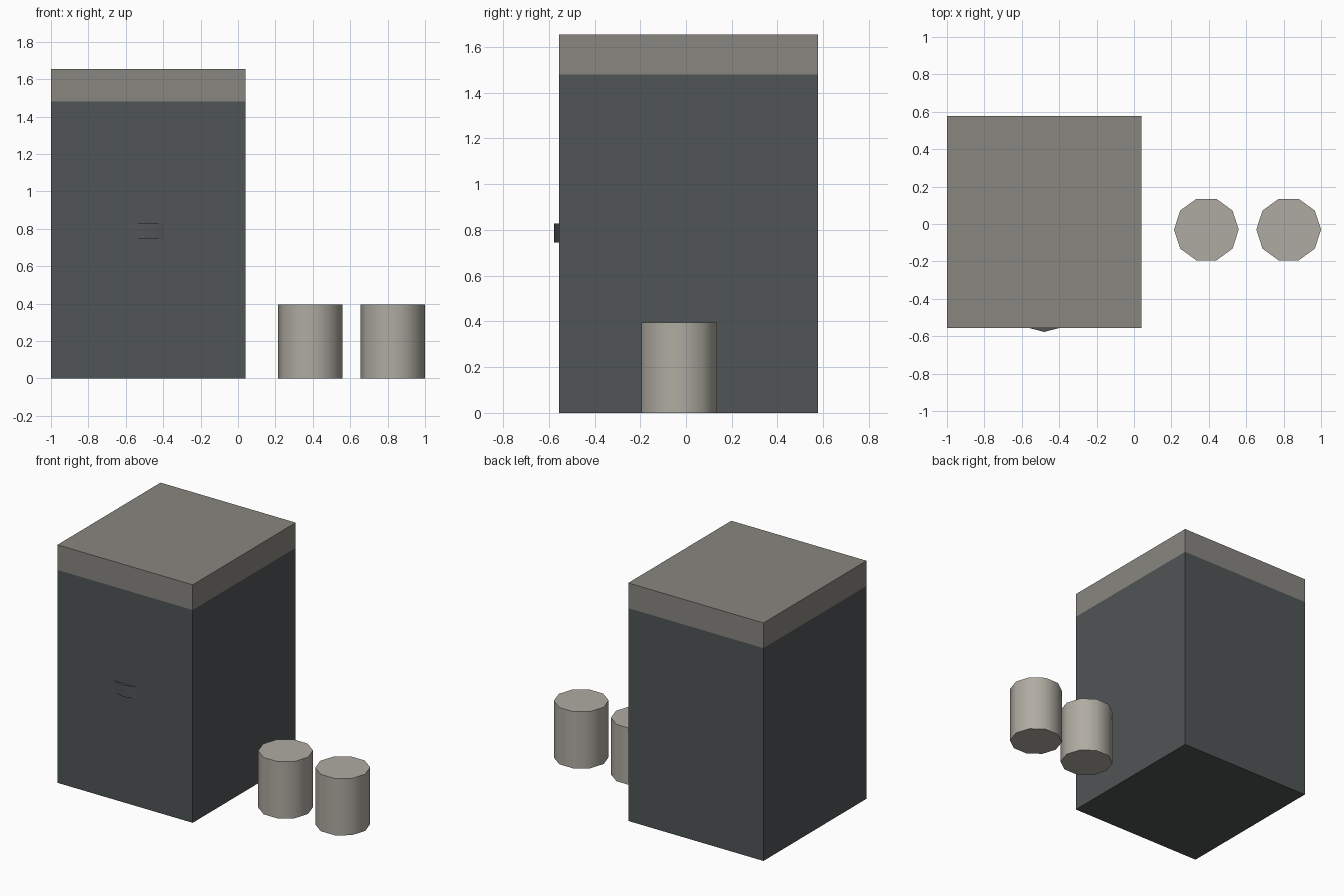
import bpy, bmesh, math
from mathutils import Matrix

if "Cube" in bpy.data.objects:
    bpy.data.objects.remove(bpy.data.objects["Cube"])


def material(name, rgb):
    m = bpy.data.materials.new(name)
    m.diffuse_color = (*rgb, 1.0)
    m.use_nodes = True
    m.node_tree.nodes["Principled BSDF"].inputs["Base Color"].default_value = m.diffuse_color
    return m


charcoal = material("charcoal", (0.080, 0.090, 0.092))
warm_grey = material("warm grey", (0.245, 0.238, 0.215))
pale_stone = material("pale stone", (0.43, 0.41, 0.36))


def finish(bm, name, mat):
    bmesh.ops.recalc_face_normals(bm, faces=bm.faces)
    me = bpy.data.meshes.new(name)
    bm.to_mesh(me)
    bm.free()
    me.materials.append(mat)
    ob = bpy.data.objects.new(name, me)
    bpy.context.collection.objects.link(ob)
    return ob


def box(name, lo, hi, mat):
    bm = bmesh.new()
    bmesh.ops.create_cube(bm, size=1)
    for v in bm.verts:
        v.co = [lo[i] if v.co[i] < 0 else hi[i] for i in range(3)]
    return finish(bm, name, mat)


def prism(name, outline, z0, z1, mat):
    bm = bmesh.new()
    face = bm.faces.new([bm.verts.new((x, y, z0)) for x, y in outline])
    ext = bmesh.ops.extrude_face_region(bm, geom=[face], use_keep_orig=True)
    for v in ext["geom"]:
        if isinstance(v, bmesh.types.BMVert):
            v.co.z = z1
    return finish(bm, name, mat)


def smooth_sides(ob):
    # smooth round the sides, crisp at the rims
    bpy.ops.object.select_all(action='DESELECT')
    bpy.context.view_layer.objects.active = ob
    ob.select_set(True)
    bpy.ops.object.shade_smooth_by_angle(angle=math.radians(40))


# cabinet body and its top slab
box("cabinet_body", (-1, -0.555, 0), (0.04, 0.577, 1.48), charcoal)
box("cabinet_top", (-1, -0.555, 1.48), (0.04, 0.577, 1.655), warm_grey)

# shallow pointed handle on the front
handle = prism("front_handle", [(-0.565, -0.555), (-0.48, -0.577), (-0.395, -0.555)],
               0.745, 0.828, charcoal)
smooth_sides(handle)

# two ten-sided stools beside the cabinet
for name, cx in (("left_stool", 0.387), ("right_stool", 0.827)):
    ring = [(cx + 0.173 * math.cos(math.tau * i / 10),
             -0.03 + 0.173 * math.sin(math.tau * i / 10)) for i in range(10)]
    smooth_sides(prism(name, ring, 0, 0.395, pale_stone))
